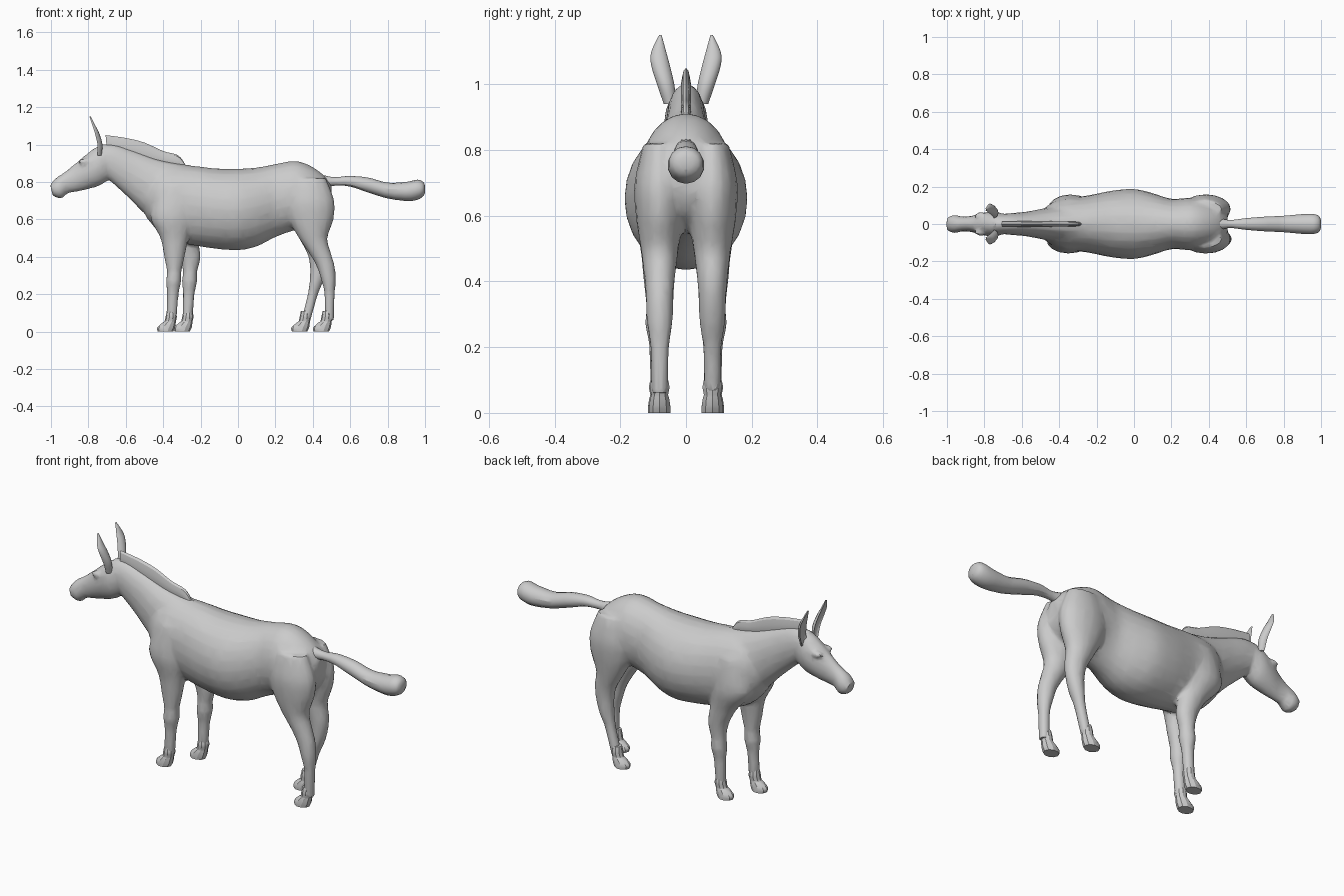
import bpy, bmesh
from math import sin, cos, pi
from mathutils import Vector, Matrix

cube = bpy.data.objects.get("Cube")
if cube:
    bpy.data.objects.remove(cube, do_unlink=True)

coat = bpy.data.materials.new("grey_coat")
coat.use_nodes = True
coat.diffuse_color = (0.6, 0.6, 0.6, 1)
coat.node_tree.nodes["Principled BSDF"].inputs["Base Color"].default_value = coat.diffuse_color


def spline(rows, steps=4):
    """Smooth the list of sections with Catmull-Rom interpolation."""
    out = []
    last = len(rows) - 1
    for i in range(last):
        a, b, c, d = (rows[max(0, min(last, i + k))] for k in (-1, 0, 1, 2))
        for s in range(steps):
            t = s / steps
            out.append([q + t * ((r - p) + t * ((2*p - 5*q + 4*r - u) + t * (3*q - p - 3*r + u))) / 2
                        for p, q, r, u in zip(a, b, c, d)])
    return out + [rows[last]]


def loft(bm, rows, y=0, sides=16, cup=False):
    """Skin oval sections: (x, z) of one edge, (x, z) of the other, half width, optional y."""
    rings = []
    for row in spline(rows):
        x1, z1, x2, z2, w = row[:5]
        cy = row[5] if len(row) > 5 else y
        ring = []
        for k in range(sides):
            a = 2 * pi * k / sides
            c = cos(a)
            if cup and c > 0:
                c *= -0.4
            ring.append(bm.verts.new(((x1 + x2 + c * (x1 - x2)) / 2, cy + w * sin(a),
                                      (z1 + z2 + c * (z1 - z2)) / 2)))
        rings.append(ring)
    for r, s in zip(rings, rings[1:]):
        for k in range(sides):
            n = (k + 1) % sides
            bm.faces.new((r[k], r[n], s[n], s[k]))
    bm.faces.new(rings[0])
    bm.faces.new(rings[-1])


def finish(bm, name, angle, mods=()):
    bmesh.ops.recalc_face_normals(bm, faces=bm.faces)
    mesh = bpy.data.meshes.new(name)
    bm.to_mesh(mesh)
    bm.free()
    ob = bpy.data.objects.new(name, mesh)
    bpy.context.collection.objects.link(ob)
    bpy.ops.object.select_all(action='DESELECT')
    bpy.context.view_layer.objects.active = ob
    ob.select_set(True)
    for kind, settings in mods:
        mod = ob.modifiers.new(kind.title(), kind)
        for key, value in settings.items():
            setattr(mod, key, value)
        bpy.ops.object.modifier_apply(modifier=mod.name)
    ob.data.materials.clear()
    ob.data.materials.append(coat)
    bpy.ops.object.shade_smooth_by_angle(angle=angle)
    return ob


def level(rows, shift=0, start=1, span=1):
    """Turn (z, front x, back x, half width) into sections, sliding the lower end by shift."""
    out = []
    for z, front, back, w in rows:
        d = shift * max(0, min(1, (start - z) / span))
        out.append((front + d, z, back + d, z, w))
    return out


# Body, neck and head merged with the legs into one skin
skin = bmesh.new()
trunk = [(.5, .78, .66, .05), (.46, .835, .6, .1), (.38, .89, .55, .13), (.3, .912, .54, .14),
         (.2, .895, .505, .135), (.1, .877, .455, .165), (0, .87, .435, .187), (-.12, .872, .443, .178),
         (-.25, .887, .463, .152), (-.36, .888, .49, .14), (-.43, .87, .54, .12), (-.49, .81, .61, .075)]
loft(skin, [(x, top, x, low, w) for x, top, low, w in trunk], sides=24)
loft(skin, [(-.26, .89, -.42, .56, .11), (-.42, .92, -.5, .63, .088), (-.55, .965, -.6, .73, .066),
            (-.66, 1, -.69, .81, .057), (-.74, 1, -.72, .84, .05)])
loft(skin, [(-.69, 1, -.66, .84, .045), (-.76, .985, -.73, .785, .067), (-.82, .94, -.8, .762, .06),
            (-.88, .89, -.86, .748, .043), (-.93, .85, -.91, .738, .04), (-.975, .82, -.945, .71, .049),
            (-1.005, .785, -.99, .725, .036)])
for side in (-1, 1):
    # Brow ridge over each eye
    bmesh.ops.create_icosphere(skin, subdivisions=2, radius=.022, matrix=Matrix.Translation(
        Vector((-.82, side * .046, .908))) @ Matrix.Diagonal((1.5, .8, .8, 1)))

front_leg = [(.78, -.42, -.25, .05), (.62, -.47, -.23, .075), (.5, -.415, -.265, .056), (.4, -.395, -.285, .046),
             (.32, -.38, -.303, .038), (.27, -.385, -.303, .042), (.2, -.38, -.317, .029), (.06, -.383, -.328, .027)]
hind_leg = [(.82, .28, .47, .05), (.7, .25, .515, .077), (.6, .27, .51, .073), (.5, .325, .478, .058),
            (.42, .38, .497, .048), (.35, .42, .517, .042), (.27, .447, .522, .039), (.2, .462, .517, .029),
            (.06, .463, .513, .027)]
far_front = (.085, .65, .25)
far_hind = (-.125, .45, .35)
for rows, far, y in ((front_leg, far_front, .083), (hind_leg, far_hind, .08)):
    loft(skin, level(rows), -y)
    loft(skin, level(rows, *far), y)
finish(skin, "body", 0.5, (
    ("REMESH", {"mode": 'VOXEL', "voxel_size": 0.01}),
    ("SMOOTH", {"factor": 0.5, "iterations": 4}),
    ("DECIMATE", {"ratio": 0.13})))

# Hooves with a fetlock above each
hoof = [(0, -.072, .01, .034), (.02, -.075, .02, .034), (.045, -.05, .024, .03),
        (.055, -.036, .025, .027), (.08, -.03, .03, .031), (.11, -.024, .024, .024)]
for name, x, y in (("front_right_hoof", -.357, -.083), ("front_left_hoof", -.268, .083),
                   ("hind_right_hoof", .476, -.08), ("hind_left_hoof", .36, .08)):
    bm = bmesh.new()
    loft(bm, [(a + x, z, b + x, z, w) for z, a, b, w in hoof], y, 10)
    finish(bm, name, 0.5, (("DECIMATE", {"ratio": 0.5}),))

# Cupped ears
ear = [(.94, -.775, -.73, .02, .048), (1, -.783, -.725, .027, .062), (1.06, -.792, -.742, .029, .078),
       (1.1, -.797, -.762, .023, .083), (1.15, -.802, -.788, .004, .078)]
for name, side in (("right_ear", -1), ("left_ear", 1)):
    bm = bmesh.new()
    loft(bm, [(a, z, b, z, w, y * side) for z, a, b, w, y in ear], sides=14, cup=True)
    finish(bm, name, 0.6)

# Upright mane
bm = bmesh.new()
loft(bm, [(-.708, 1.05, -.7, .96, .013), (-.6, 1.035, -.6, .93, .016), (-.5, 1.01, -.5, .9, .016),
          (-.4, .965, -.4, .88, .015), (-.32, .942, -.33, .87, .014), (-.28, .89, -.28, .86, .008)], sides=10)
finish(bm, "mane", 0.5)

# Tail swelling into a brush
bm = bmesh.new()
loft(bm, [(.46, .835, .46, .77, .03), (.52, .825, .52, .78, .022), (.6, .832, .6, .775, .032),
          (.7, .822, .7, .742, .04), (.8, .796, .8, .712, .045), (.9, .8, .9, .698, .054),
          (.96, .812, .95, .702, .055), (.99, .8, .985, .718, .045), (1, .78, 1, .74, .02)], sides=14)
finish(bm, "tail", 0.5, (("DECIMATE", {"ratio": 0.5}),))
